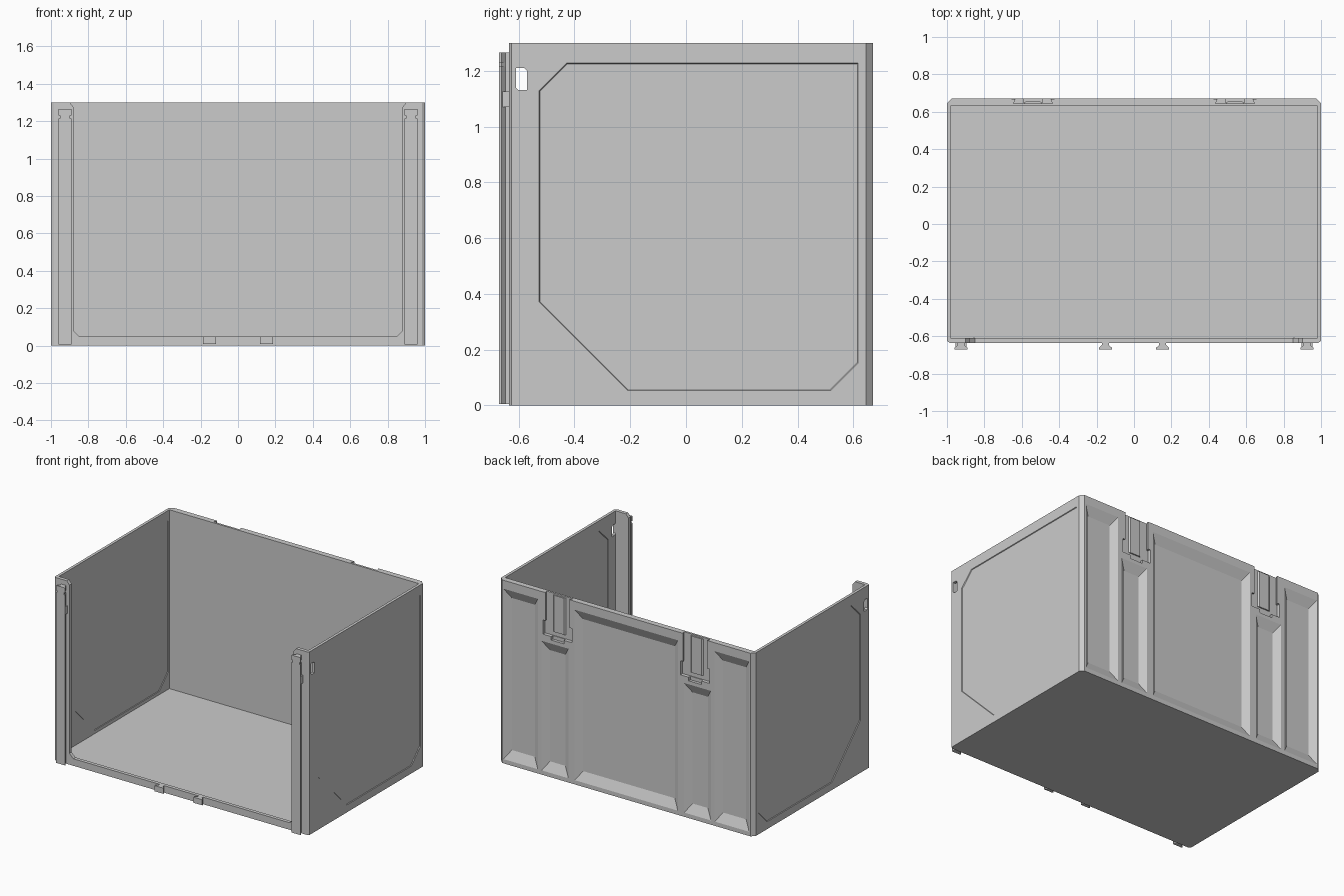
import bpy, bmesh
from mathutils import Vector

if "Cube" in bpy.data.objects:
    bpy.data.objects.remove(bpy.data.objects["Cube"])


def to_xyz(axis, p, d):
    return {'x': (d, p[0], p[1]), 'y': (p[0], d, p[1]), 'z': (p[0], p[1], d)}[axis]


def prism(name, axis, pts, lo, hi, end_pts=None):
    """Solid between profile pts at lo and end_pts (or pts) at hi."""
    bm = bmesh.new()
    a = [bm.verts.new(to_xyz(axis, p, lo)) for p in pts]
    b = [bm.verts.new(to_xyz(axis, p, hi)) for p in (end_pts or pts)]
    n = len(pts)
    bm.faces.new(a)
    bm.faces.new(b)
    for i in range(n):
        bm.faces.new((a[i], a[(i + 1) % n], b[(i + 1) % n], b[i]))
    bmesh.ops.recalc_face_normals(bm, faces=bm.faces)
    me = bpy.data.meshes.new(name)
    bm.to_mesh(me)
    bm.free()
    ob = bpy.data.objects.new(name, me)
    bpy.context.collection.objects.link(ob)
    return ob


def rect(x0, x1, y0, y1):
    return [(x0, y0), (x1, y0), (x1, y1), (x0, y1)]


def cut(target, cutter):
    cutter.hide_render = True
    m = target.modifiers.new("cut", 'BOOLEAN')
    m.operation, m.solver, m.object = 'DIFFERENCE', 'EXACT', cutter
    bpy.context.view_layer.objects.active = target
    bpy.ops.object.modifier_apply(modifier=m.name)
    bpy.data.objects.remove(cutter)


# Outer block with chamfered vertical corners
body = prism("bin_body", 'z', [(-.985, -.635), (.985, -.635), (1, -.625), (1, .645),
                               (.975, .67), (-.975, .67), (-1, .645), (-1, -.625)], 0, 1.3)

# Inner cavity, open at the top
cut(body, prism("cavity", 'z', rect(-.98, .98, -.61, .63), .03, 1.4))

# Front opening with chamfered bottom corners, leaving two posts and a sill
half = [(.85, .05), (.88, .08), (.88, 1.275), (.9, 1.3), (.9, 1.4)]
cut(body, prism("front_opening", 'y', half + [(-x, z) for x, z in reversed(half)], -.7, -.6))

# Recessed side panels, outside and inside, plus finger slots
panel = [(-.53, 1.13), (-.43, 1.23), (.62, 1.23), (.62, .15), (.52, .05), (-.21, .05), (-.53, .37)]
inner = [(.045 + (y - .045) * .99, .64 + (z - .64) * .99) for y, z in panel]
slot = [(-.61, 1.14), (-.60, 1.13), (-.57, 1.13), (-.57, 1.2), (-.58, 1.21), (-.61, 1.21)]
for s in (-1, 1):
    cut(body, prism("side_panel_recess", 'x', panel, s * 1.005, s * .995, inner))
    cut(body, prism("inner_panel_recess", 'x', panel, s * .975, s * .984, inner))
    cut(body, prism("side_slot", 'x', slot, s * .8, s * 1.1))


# Back wall pockets with sloping sides
def pocket(x0, x1, z0, z1):
    sx, sz = .045, .065
    k = .01 / .03  # carry the slope past the outer surface
    outer = rect(x0 - sx * k, x1 + sx * k, z0 - sz * k, z1 + sz * k)
    cut(body, prism("back_pocket", 'y', outer, .68, .64, rect(x0 + sx, x1 - sx, z0 + sz, z1 - sz)))


pocket(-.405, .405, .03, 1.24)
for s in (-1, 1):
    for a, b, top in ((.695, .965, 1.24), (.455, .665, .95)):
        pocket(min(s * a, s * b), max(s * a, s * b), .03, top)
    # Latch slot at the top of the back wall
    cut(body, prism("latch_slot", 'y', rect(s * .54 - .115, s * .54 + .115, 1.0, 1.4), .645, .7,
                    ))
    cut(body, prism("latch_catch", 'y', rect(s * .54 - .05, s * .54 + .05, .975, 1.01), .65, .7))

# Latch slot cheeks and centre ridge
for s in (-1, 1):
    side = "right" if s > 0 else "left"
    c = s * .54
    prism(f"latch_ridge_{side}", 'z', [(c - .05, .644), (c + .05, .644), (c + .04, .654), (c - .04, .654)], 1.03, 1.29)
    for t in (-1, 1):
        w = c + t * .116
        prism(f"latch_cheek_{side}", 'z', [(w, .644), (w, .669), (w - t * .022, .669), (w - t * .012, .644)], 1.1, 1.3)

# Dovetail rails and tabs on the front
tail = [(-.035, -.67), (.035, -.67), (.035, -.662), (.018, -.647), (.018, -.63),
        (-.018, -.63), (-.018, -.647), (-.035, -.662)]


def dovetail(name, cx, z0, z1, k=1.0):
    return prism(name, 'z', [(cx + x * k, y) for x, y in tail], z0, z1)


for s in (-1, 1):
    side = "right" if s > 0 else "left"
    dovetail(f"front_rail_{side}", s * .925, .005, 1.215)
    dovetail(f"rail_neck_{side}", s * .925, 1.215, 1.23, .8)
    dovetail(f"rail_cap_{side}", s * .925, 1.23, 1.265)
    prism(f"rail_stop_{side}", 'y', rect(s * .925 - .03, s * .925 + .03, 1.07, 1.125), -.665, -.634)
    dovetail(f"front_tab_{side}", s * .153, .01, .05)
